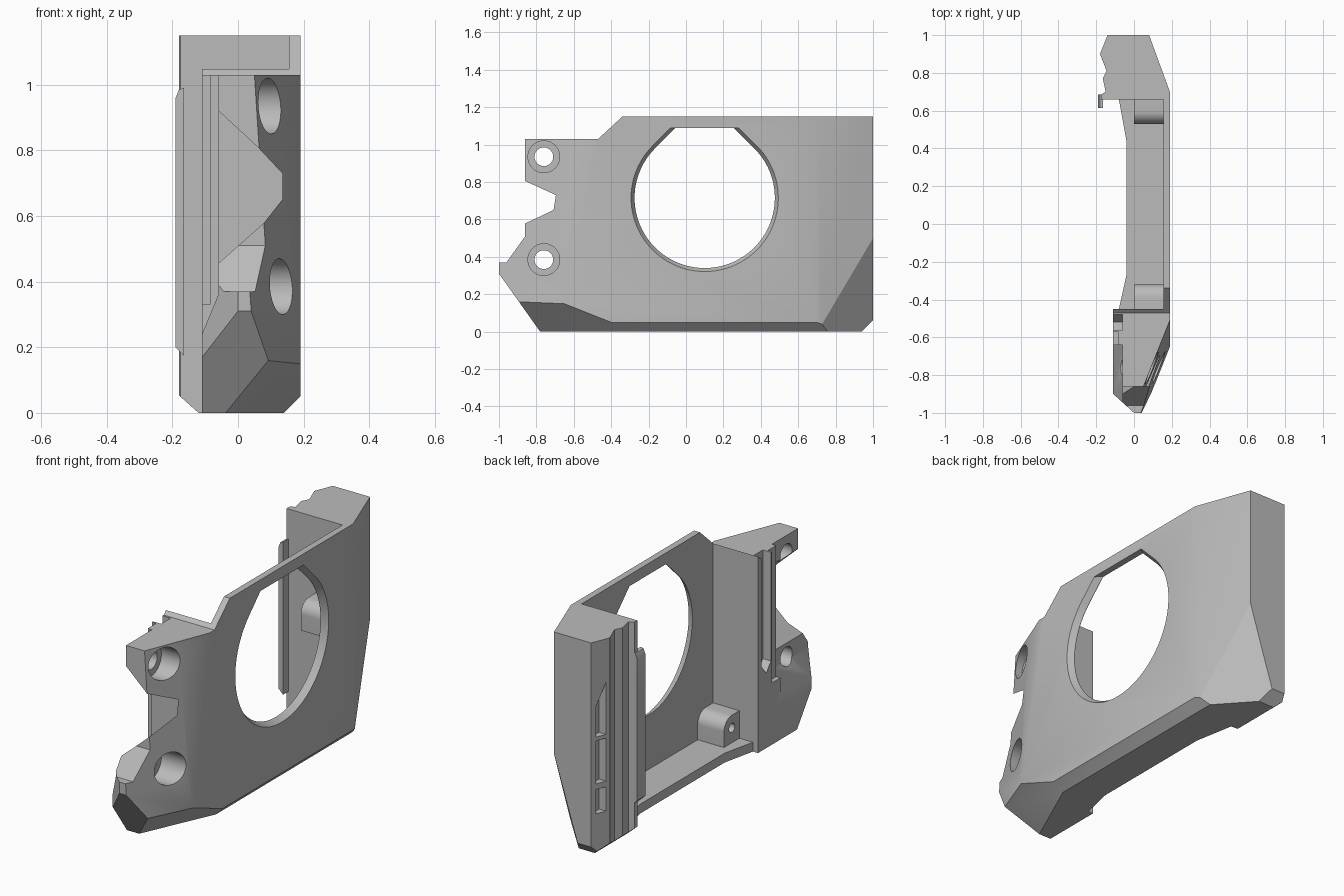
import bpy, bmesh, math
from mathutils import Vector

cube = bpy.data.objects.get("Cube")
if cube:
    bpy.data.objects.remove(cube, do_unlink=True)

grey = bpy.data.materials.new("plain grey")
grey.use_nodes = True
COLOUR = (0.5, 0.5, 0.5, 1)
grey.diffuse_color = COLOUR
grey.node_tree.nodes["Principled BSDF"].inputs["Base Color"].default_value = COLOUR


def prism(name, pts, axis, lo, hi, end_pts=None):
    """Extrude a profile along an axis; end_pts gives a different far end."""
    def place(p, d):
        a, b = p
        return {"x": (d, a, b), "y": (a, d, b), "z": (a, b, d)}[axis]
    bm = bmesh.new()
    start = [bm.verts.new(place(p, lo)) for p in pts]
    end = [bm.verts.new(place(p, hi)) for p in (end_pts or pts)]
    bm.faces.new(start)
    bm.faces.new(end)
    for i in range(len(pts)):
        j = (i + 1) % len(pts)
        bm.faces.new((start[i], start[j], end[j], end[i]))
    bmesh.ops.recalc_face_normals(bm, faces=bm.faces)
    mesh = bpy.data.meshes.new(name)
    bm.to_mesh(mesh)
    bm.free()
    mesh.materials.append(grey)
    obj = bpy.data.objects.new(name, mesh)
    bpy.context.collection.objects.link(obj)
    return obj


def rect(a0, b0, a1, b1):
    return [(a0, b0), (a1, b0), (a1, b1), (a0, b1)]


def circle(cy, cz, r, n=48):
    return [(cy + r * math.cos(2 * math.pi * i / n),
             cz + r * math.sin(2 * math.pi * i / n)) for i in range(n)]


def activate(obj):
    bpy.ops.object.select_all(action="DESELECT")
    obj.select_set(True)
    bpy.context.view_layer.objects.active = obj


def cut(obj, cutter):
    mod = obj.modifiers.new("cut", "BOOLEAN")
    mod.operation = "DIFFERENCE"
    mod.solver = "EXACT"
    mod.object = cutter
    activate(obj)
    bpy.ops.object.modifier_apply(modifier=mod.name)
    bpy.data.objects.remove(cutter, do_unlink=True)


def slice_off(obj, a, b, c, inside=(0.05, 0.1, 0.5)):
    """Trim everything on the far side of the plane through three points."""
    a, b, c = Vector(a), Vector(b), Vector(c)
    normal = (b - a).cross(c - a).normalized()
    if normal.dot(Vector(inside) - a) > 0:
        normal = -normal
    bm = bmesh.new()
    bm.from_mesh(obj.data)
    res = bmesh.ops.bisect_plane(bm, geom=bm.verts[:] + bm.edges[:] + bm.faces[:],
                                 plane_co=a, plane_no=normal, clear_outer=True)
    rim = [e for e in res["geom_cut"] if isinstance(e, bmesh.types.BMEdge)]
    bmesh.ops.holes_fill(bm, edges=rim, sides=0)
    bmesh.ops.recalc_face_normals(bm, faces=bm.faces)
    bm.to_mesh(obj.data)
    bm.free()


# Body: side outline extruded across the full width
outline = [(-0.78, 0), (0.94, 0), (1, 0.06), (1, 1.15), (-0.34, 1.15), (-0.47, 1.03),
           (-0.86, 1.03), (-0.86, 0.51), (-0.96, 0.37), (-1, 0.37), (-1, 0.31)]
body = prism("side_panel", outline, "x", -0.19, 0.19)

# Outer tapers and chamfers
slice_off(body, (0.05, -0.86, 1.03), (0.04, -1, 0.31), (0.19, -0.51, 1.03))
slice_off(body, (0.19, 0.7, 0), (0.19, 0.7, 1), (0.08, 1, 0))
slice_off(body, (0.19, 0.72, 0.05), (0.08, 1, 0.5), (-0.06, 1, 0.06))
slice_off(body, (0.14, 0, 0), (0.14, 1, 0), (0.19, 0, 0.05))
slice_off(body, (0.19, -0.69, 0.165), (0.19, -0.4, 0.05), (0.1, -0.89, 0.165))
slice_off(body, (0, -1, 0), (0, -1, 1), (-0.11, -0.9, 0))
slice_off(body, (-0.165, 0, 0.04), (-0.165, 1, 0.04), (-0.12, 0, 0))

# Inner contour, with the ribbed edge of the rear block
inner = [(-0.4, -1.2), (-0.11, -1.2), (-0.11, -0.45), (-0.08, -0.45), (-0.04, -0.27),
         (-0.04, 0.44), (-0.08, 0.66), (-0.175, 0.66), (-0.175, 0.685), (-0.15, 0.7),
         (-0.165, 0.77), (-0.145, 0.81), (-0.18, 0.9), (-0.14, 1), (-0.14, 1.2), (-0.4, 1.2)]
cut(body, prism("inner_cutter", inner, "z", -0.1, 1.5))
cut(body, prism("pocket_cutter", rect(-0.4, -0.45, 0.155, 0.66), "z", 0.05, 1.5))

# Front block: inner step, side notch, rail step and rail groove
step = [(-0.3, 0.1), (-0.11, 0.24), (-0.06, 0.36), (-0.06, 1.4), (-0.3, 1.4)]
cut(body, prism("step_cutter", step, "y", -1.3, -0.64))
notch = [(-0.2, 1.05), (0.06, 0.81), (0.135, 0.73), (0.135, 0.65), (0.08, 0.58),
         (-0.06, 0.455), (-0.2, 0.455)]
cut(body, prism("notch_cutter", notch, "y", -1.3, -0.65))
cut(body, prism("rail_cutter", rect(-0.3, -0.7, -0.085, -0.57), "z", 0.33, 1.4))
groove = [(-0.56, 0.45), (-0.52, 0.4), (-0.48, 0.45), (-0.48, 1.4), (-0.56, 1.4)]
cut(body, prism("groove_cutter", groove, "x", -0.3, -0.062))

# Counterbored screw holes
for z in (0.935, 0.385):
    cut(body, prism("bore_cutter", circle(-0.76, z, 0.085), "x", 0.02, 0.4))
    cut(body, prism("screw_cutter", circle(-0.76, z, 0.05), "x", -0.4, 0.3))


# Large round opening with a clipped peak and a flared rim
def opening(r, cy=0.1, cz=0.715, top=1.09, n=72):
    pts = []
    for i in range(n + 1):
        t = math.radians(135 + 270 * i / n)
        pts.append((cy + r * math.cos(t), cz + r * math.sin(t)))
    peak = r * math.sqrt(2) - (top - cz)
    return pts + [(cy + peak, top), (cy - peak, top)]


cut(body, prism("opening_cutter", opening(0.375), "x", 0.1, 0.3))
cut(body, prism("rim_cutter", opening(0.375), "x", 0.16, 0.2, opening(0.4)))

# Shallow recesses on the rear block
for low, high, high_back in ((0.64, 0.8, 0.92), (0.39, 0.62, 0.62), (0.23, 0.36, 0.36)):
    pts = [(0.92, low), (0.975, low), (0.975, high), (0.92, high_back)]
    cut(body, prism("recess_cutter", pts, "x", -0.3, -0.13))

# Lip along the rear block
lip_outline = [(-0.19, 0.2), (-0.165, 0.175), (-0.165, 0.99), (-0.18, 0.985), (-0.19, 0.96)]
lip = prism("rear_lip", lip_outline, "y", 0.615, 0.685)


# Round-topped bosses with a screw hole
def boss(name, y0, y1, cz, wall):
    cy, r = (y0 + y1) / 2, (y1 - y0) / 2
    pts = [(y0, cz - 0.085), (y1, cz - 0.085)]
    if wall == y1:
        pts.append((y1, cz + r))
    else:
        pts.append((y1, cz))
    start = 0 if wall == y0 else 90
    for i in range(1, 13):
        t = math.radians(start + 90 * i / 12)
        pts.append((cy + r * math.cos(t), cz + r * math.sin(t)))
    if wall == y0:
        pts.append((y0, cz + r))
    obj = prism(name, pts, "x", 0, 0.16)
    cut(obj, prism("boss_cutter", circle(cy, cz, 0.024, 24), "x", -0.1, 0.12))
    return obj


front_boss = boss("front_boss", -0.455, -0.32, 0.13, -0.455)
rear_boss = boss("rear_boss", 0.53, 0.665, 0.68, 0.665)

for obj in (body, lip, front_boss, rear_boss):
    activate(obj)
    bpy.ops.object.shade_smooth_by_angle(angle=math.radians(25))
